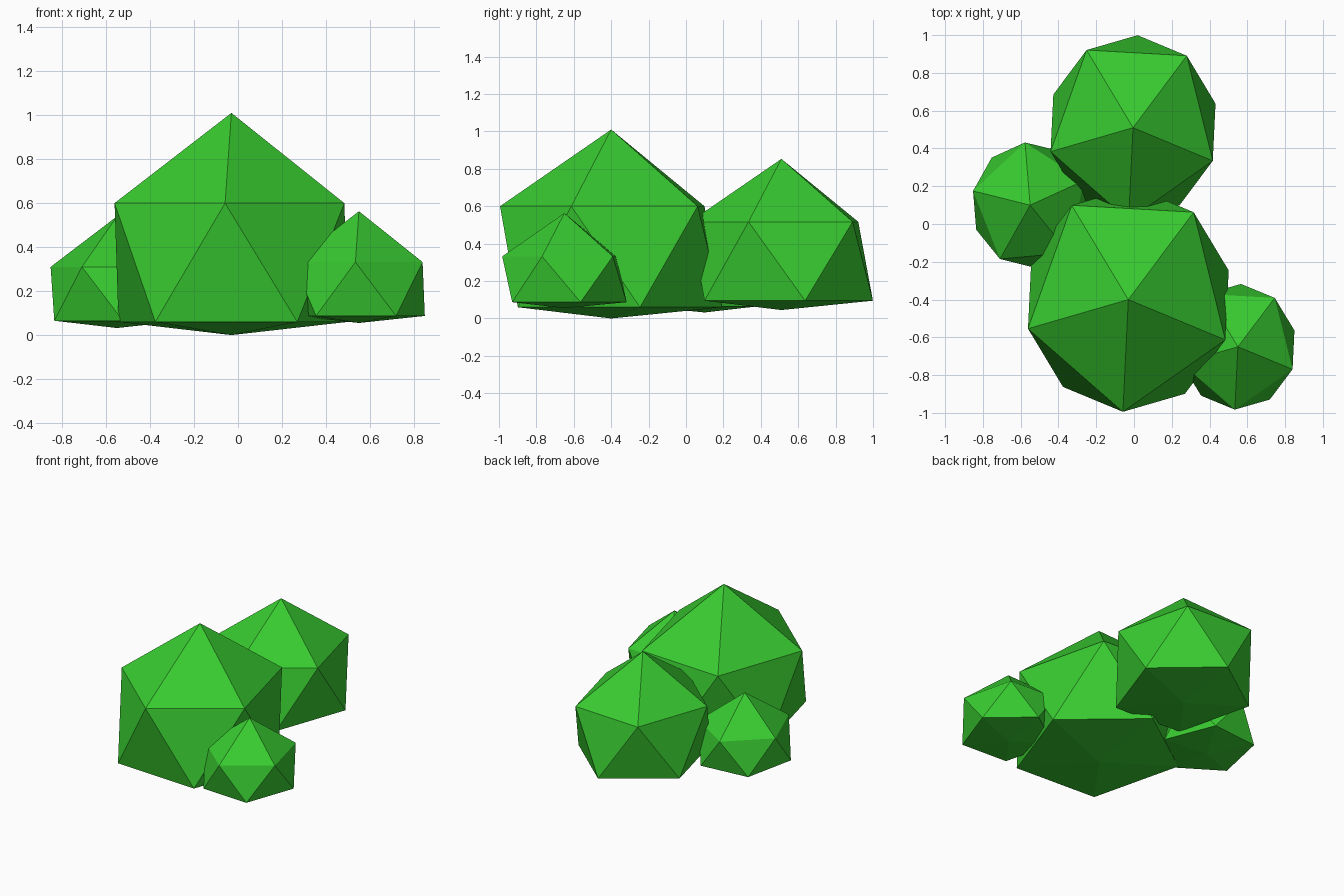
import bpy, bmesh, math

if "Cube" in bpy.data.objects:
    bpy.data.objects.remove(bpy.data.objects["Cube"])

leaf = bpy.data.materials.new("leaf_green")
leaf.diffuse_color = (0.04, 0.60, 0.03, 1)
leaf.use_nodes = True
leaf.node_tree.nodes["Principled BSDF"].inputs["Base Color"].default_value = leaf.diffuse_color


def clump(name, center, radii, heights, start):
    """Icosahedral leaf clump with a flattened underside.
    heights: bottom tip, lower ring, upper ring, top tip."""
    cx, cy = center
    rx, ry = radii
    bottom, low, high, top = heights
    bm = bmesh.new()

    def ring(z, offset):
        angles = [math.radians(start + offset + 72 * i) for i in range(5)]
        return [bm.verts.new((cx + rx * math.cos(a), cy + ry * math.sin(a), z))
                for a in angles]

    tip, base = bm.verts.new((cx, cy, top)), bm.verts.new((cx, cy, bottom))
    upper, lower = ring(high, 0), ring(low, 36)
    for i in range(5):
        j = (i + 1) % 5
        bm.faces.new((tip, upper[i], upper[j]))
        bm.faces.new((upper[i], lower[i], upper[j]))
        bm.faces.new((lower[i], lower[j], upper[j]))
        bm.faces.new((base, lower[j], lower[i]))
    bmesh.ops.recalc_face_normals(bm, faces=bm.faces)
    mesh = bpy.data.meshes.new(name)
    bm.to_mesh(mesh)
    bm.free()
    mesh.materials.append(leaf)
    bpy.context.collection.objects.link(bpy.data.objects.new(name, mesh))


# Four overlapping clumps of the bush
clump("large_front_clump", (-0.03, -0.40), (0.55, 0.595), (0.0, 0.06, 0.60, 1.01), 267)
clump("back_clump", (-0.005, 0.51), (0.452, 0.49), (0.045, 0.095, 0.517, 0.853), 267)
clump("small_right_clump", (0.55, -0.65), (0.31, 0.333), (0.055, 0.087, 0.332, 0.563), 267)
clump("small_left_clump", (-0.55, 0.10), (0.31, 0.333), (0.032, 0.065, 0.31, 0.54), 95)
